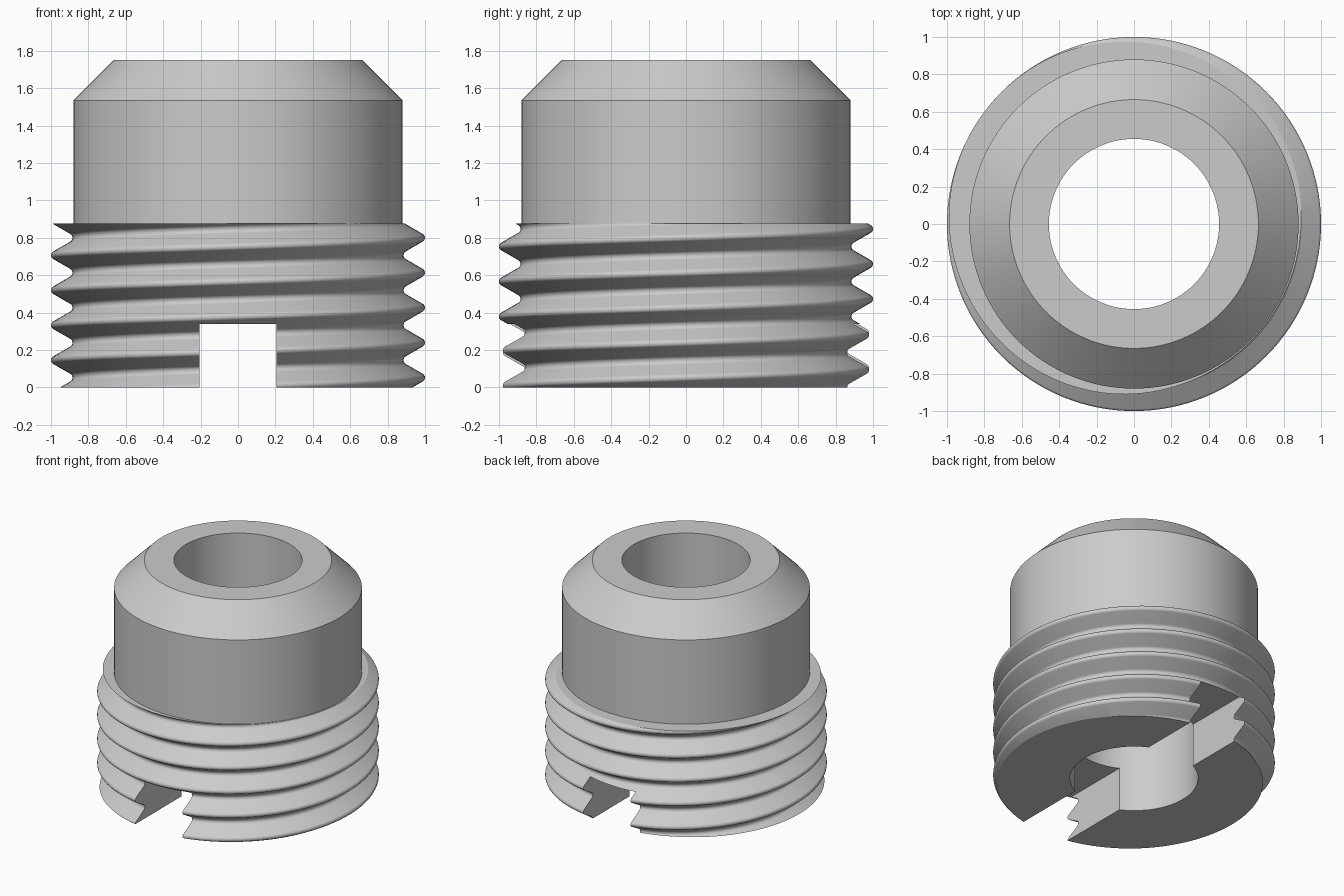
import bpy
import bmesh
from math import sin, cos, pi, radians

if "Cube" in bpy.data.objects:
    bpy.data.objects.remove(bpy.data.objects["Cube"], do_unlink=True)

SEG = 128            # steps around the axis
PITCH = 0.187
THREAD_TOP = 0.875
CREST_R, ROOT_R = 1.0, 0.885

steel = bpy.data.materials.new("steel grey")
steel.use_nodes = True
GREY = (0.6, 0.6, 0.6, 1)
steel.diffuse_color = GREY
steel.node_tree.nodes["Principled BSDF"].inputs["Base Color"].default_value = GREY


def to_object(bm, name):
    bmesh.ops.recalc_face_normals(bm, faces=bm.faces[:])
    mesh = bpy.data.meshes.new(name)
    bm.to_mesh(mesh)
    bm.free()
    mesh.materials.append(steel)
    obj = bpy.data.objects.new(name, mesh)
    bpy.context.collection.objects.link(obj)
    return obj


def lathe(name, profile):
    """Closed solid from (radius, z) rings, capped at both ends."""
    bm = bmesh.new()
    rings = [[bm.verts.new((r * cos(2 * pi * i / SEG), r * sin(2 * pi * i / SEG), z))
              for i in range(SEG)] for r, z in profile]
    for a, b in zip(rings, rings[1:]):
        for i in range(SEG):
            j = (i + 1) % SEG
            bm.faces.new((a[i], a[j], b[j], b[i]))
    bm.faces.new(rings[0])
    bm.faces.new(rings[-1])
    return to_object(bm, name)


def combine(target, tool, operation):
    mod = target.modifiers.new(operation, 'BOOLEAN')
    mod.operation = operation
    mod.solver = 'EXACT'
    mod.object = tool
    bpy.context.view_layer.objects.active = target
    bpy.ops.object.modifier_apply(modifier=mod.name)
    bpy.data.objects.remove(tool, do_unlink=True)


def thread_profile():
    """One pitch as (z offset, radius): rounded root, straight flank, rounded crest."""
    crest_fillet, root_fillet = 0.022, 0.025
    angles = [radians(a) for a in range(0, 61, 15)]
    half = [(crest_fillet * sin(a), CREST_R - crest_fillet * (1 - cos(a))) for a in angles]
    half += [(PITCH / 2 - root_fillet * sin(a), ROOT_R + root_fillet * (1 - cos(a)))
             for a in reversed(angles)]
    return [(-z, r) for z, r in reversed(half[1:])] + half


def threaded_section(name):
    """Right-hand helical sweep, trimmed flat at both ends and capped."""
    bm = bmesh.new()
    turns, start = 8, 0.80 - 6 * PITCH
    rows = []
    for i in range(turns * SEG + 1):
        t = 2 * pi * i / SEG
        z0 = start + PITCH * i / SEG
        rows.append([bm.verts.new((r * cos(t), r * sin(t), z0 + dz))
                     for dz, r in thread_profile()])
    for a, b in zip(rows, rows[1:]):
        for j in range(len(a) - 1):
            bm.faces.new((a[j], b[j], b[j + 1], a[j + 1]))
    bmesh.ops.remove_doubles(bm, verts=bm.verts[:], dist=1e-4)
    for z, up in ((0, -1), (THREAD_TOP, 1)):
        bmesh.ops.bisect_plane(bm, geom=bm.verts[:] + bm.edges[:] + bm.faces[:],
                               plane_co=(0, 0, z), plane_no=(0, 0, up), clear_outer=True)
    bmesh.ops.remove_doubles(bm, verts=bm.verts[:], dist=1e-5)
    bmesh.ops.holes_fill(bm, edges=[e for e in bm.edges if e.is_boundary], sides=0)
    return to_object(bm, name)


# Threaded lower part joined to the plain chamfered shank
body = threaded_section("threaded_insert_body")
shank = lathe("shank", [(0.88, 0.5), (0.88, 1.535), (0.665, 1.75)])
combine(body, shank, 'UNION')

# Through bore
bore = lathe("bore_cutter", [(0.455, -0.3), (0.455, 2.1)])
bore.hide_render = True
combine(body, bore, 'DIFFERENCE')

# Driver slot across the bottom, front to back
bm = bmesh.new()
bmesh.ops.create_cube(bm, size=1)
bmesh.ops.scale(bm, vec=(0.41, 2.6, 0.68), verts=bm.verts[:])
slot = to_object(bm, "slot_cutter")
slot.hide_render = True
combine(body, slot, 'DIFFERENCE')

# Smooth walls and threads, crisp machined edges
bpy.ops.object.select_all(action='DESELECT')
body.select_set(True)
bpy.context.view_layer.objects.active = body
bpy.ops.object.shade_smooth_by_angle(angle=radians(25))
